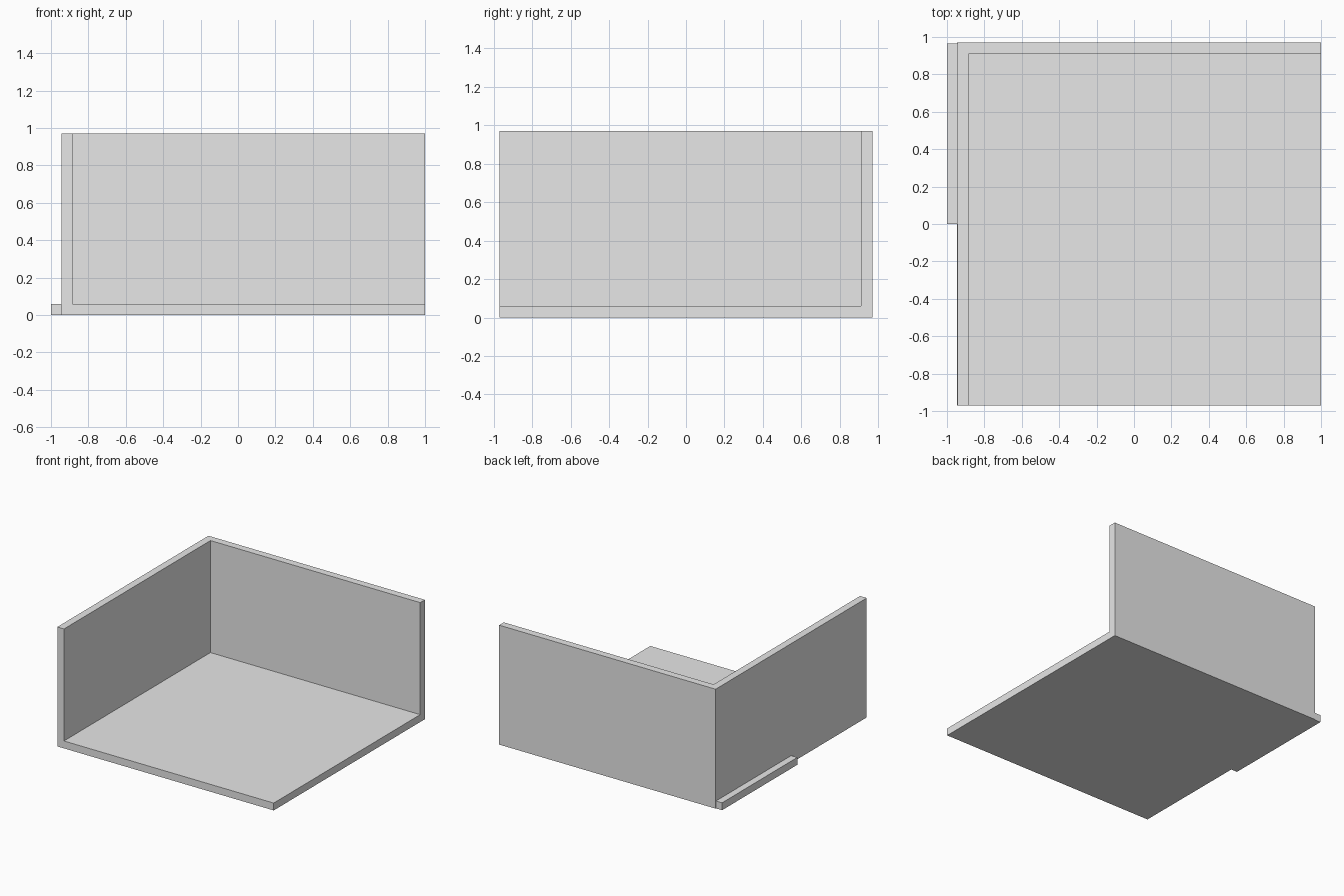
import bpy

# Remove the default cube
default = bpy.data.objects.get("Cube")
if default:
    bpy.data.objects.remove(default, do_unlink=True)

# Single plain grey material
grey = bpy.data.materials.new("light_grey")
grey.use_nodes = True
colour = (0.8, 0.8, 0.8, 1.0)
grey.diffuse_color = colour
grey.node_tree.nodes["Principled BSDF"].inputs["Base Color"].default_value = colour


def box(name, low, high):
    """Add a box spanning two opposite corners."""
    centre = [(a + b) / 2 for a, b in zip(low, high)]
    bpy.ops.mesh.primitive_cube_add(size=1, location=centre)
    obj = bpy.context.object
    obj.name = name
    obj.scale = [b - a for a, b in zip(low, high)]
    bpy.ops.object.transform_apply(location=False, rotation=False, scale=True)
    obj.data.materials.append(grey)
    return obj


def extrude_profile(name, outline, bottom, top):
    """Raise a flat outline into a solid prism."""
    n = len(outline)
    verts = [(x, y, z) for z in (bottom, top) for x, y in outline]
    faces = [tuple(reversed(range(n))), tuple(range(n, 2 * n))]
    faces += [(i, (i + 1) % n, (i + 1) % n + n, i + n) for i in range(n)]
    mesh = bpy.data.meshes.new(name)
    mesh.from_pydata(verts, [], faces)
    mesh.materials.append(grey)
    obj = bpy.data.objects.new(name, mesh)
    bpy.context.collection.objects.link(obj)
    return obj


LEFT, RIGHT, DEPTH = -0.945, 1.0, 0.97
THICK, HEIGHT = 0.06, 0.97

# Floor slab
box("floor", (LEFT, -DEPTH, 0), (RIGHT, DEPTH, THICK))

# Side and back walls as one L-shaped prism
inner_x, inner_y = LEFT + THICK, DEPTH - THICK
extrude_profile("corner_walls", [
    (LEFT, -DEPTH), (inner_x, -DEPTH), (inner_x, inner_y),
    (RIGHT, inner_y), (RIGHT, DEPTH), (LEFT, DEPTH),
], THICK, HEIGHT)

# Low ledge along the rear half of the side wall
box("side_ledge", (-1.0, 0, 0), (LEFT, DEPTH - 0.005, THICK))
